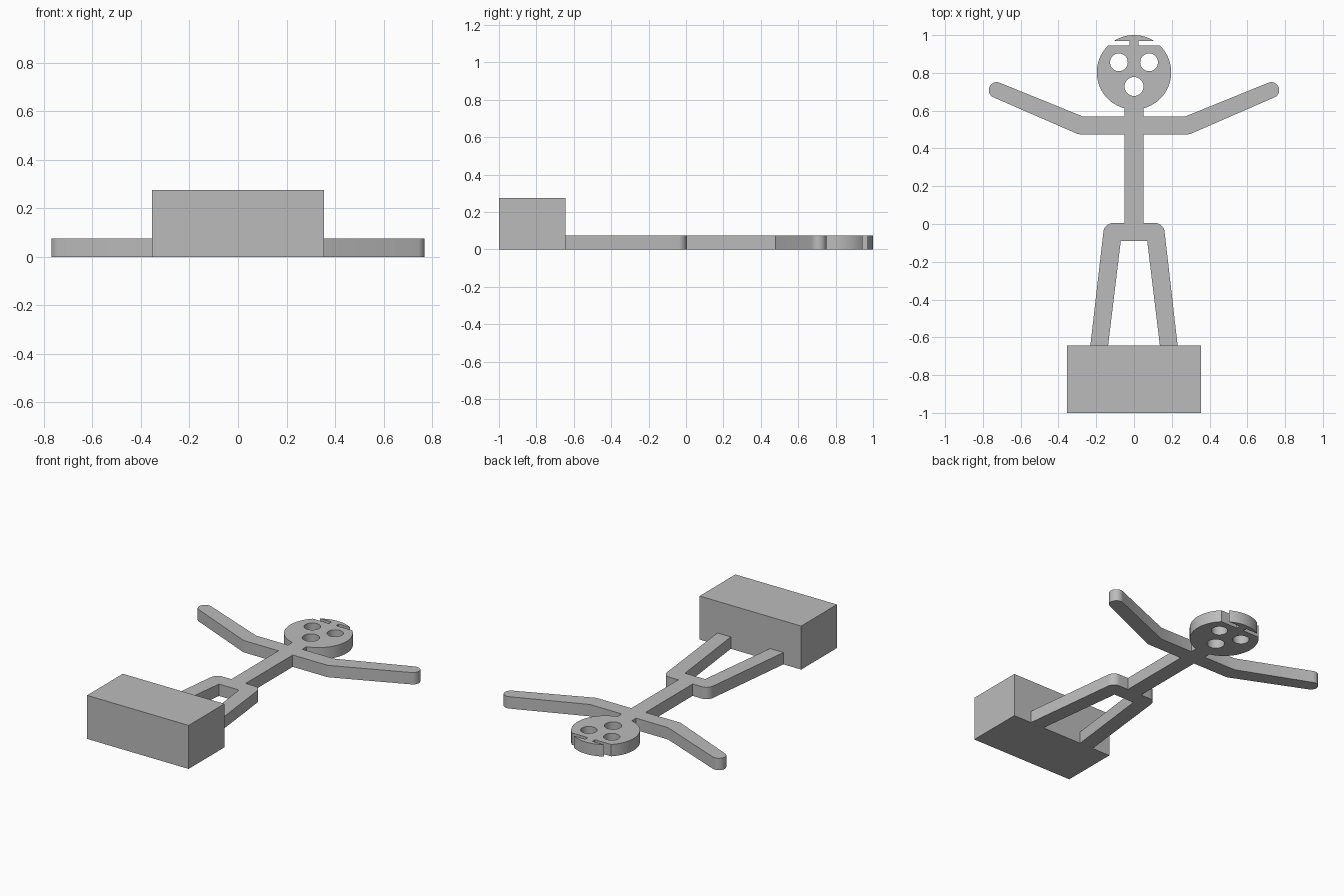
import bpy
import bmesh
from math import sin, cos, asin, atan2, pi, radians

cube = bpy.data.objects.get("Cube")
if cube:
    bpy.data.objects.remove(cube, do_unlink=True)

THICK = 0.075

grey = bpy.data.materials.new("plain grey")
grey.use_nodes = True
colour = (0.5, 0.5, 0.5, 1)
grey.diffuse_color = colour
grey.node_tree.nodes["Principled BSDF"].inputs["Base Color"].default_value = colour


def arc(x, y, r, start, end, steps=12):
    """Points along an arc, angles in radians."""
    turn = (end - start) / steps
    return [(x + r * cos(start + i * turn), y + r * sin(start + i * turn))
            for i in range(steps + 1)]


def mirrored(half):
    """Close a right-hand outline with its reflection in x."""
    return half + [(-x, y) for x, y in reversed(half) if abs(x) > 1e-5]


def slab(name, loops, height):
    """Flat plate from an outline and optional holes, standing on z = 0."""
    curve = bpy.data.curves.new(name, "CURVE")
    curve.dimensions = "2D"
    curve.fill_mode = "BOTH"
    curve.extrude = height / 2
    for loop in loops:
        spline = curve.splines.new("POLY")
        spline.points.add(len(loop) - 1)
        for point, (x, y) in zip(spline.points, loop):
            point.co = (x, y, 0, 1)
        spline.use_cyclic_u = True
    source = bpy.data.objects.new(name + " outline", curve)
    bpy.context.collection.objects.link(source)
    graph = bpy.context.evaluated_depsgraph_get()
    mesh = bpy.data.meshes.new_from_object(source.evaluated_get(graph))
    bpy.data.objects.remove(source, do_unlink=True)

    bm = bmesh.new()
    bm.from_mesh(mesh)
    bmesh.ops.remove_doubles(bm, verts=bm.verts, dist=1e-5)
    bmesh.ops.recalc_face_normals(bm, faces=bm.faces)
    bmesh.ops.translate(bm, verts=bm.verts, vec=(0, 0, height / 2))
    bm.to_mesh(mesh)
    bm.free()

    mesh.name = name
    mesh.materials.clear()
    mesh.materials.append(grey)
    obj = bpy.data.objects.new(name, mesh)
    bpy.context.collection.objects.link(obj)
    bpy.ops.object.select_all(action="DESELECT")
    obj.select_set(True)
    bpy.context.view_layer.objects.active = obj
    bpy.ops.object.shade_smooth_by_angle(angle=radians(30))
    return obj


# Base block
slab("base_block", [[(-0.355, -1), (0.355, -1), (0.355, -0.643), (-0.355, -0.643)]], 0.275)

# Body: neck, raised arms, torso, hips and legs in one outline
elbow, hand = (0.285, 0.522), (0.727, 0.709)
lean = atan2(hand[1] - elbow[1], hand[0] - elbow[0])
half_body = [(0.05, 0.617), (0.05, 0.57), (0.273, 0.57)]
half_body += arc(*hand, 0.042, lean + pi / 2, lean - pi / 2)
half_body += arc(*elbow, 0.047, lean - pi / 2, -pi / 2, 4)
half_body += [(0.05, 0.475), (0.05, 0.005)]
half_body += arc(0.112, -0.045, 0.05, pi / 2, radians(6))
half_body += [(0.231, -0.643), (0.137, -0.643), (0.07, -0.09)]
slab("body", [mirrored(half_body)], THICK)

# Head: disc with two slots under the crown, eye holes and mouth hole
cy, r = 0.803, 0.197
slot_low, slot_high, slot_in = 0.944, 0.97, 0.025
half_head = arc(0, cy, r, -pi / 2, asin((slot_low - cy) / r), 36)
half_head += [(slot_in, slot_low), (slot_in, slot_high)]
half_head += arc(0, cy, r, asin((slot_high - cy) / r), pi / 2, 9)
holes = [arc(x, y, radius, 0, 2 * pi, 40)[:-1]
         for x, y, radius in ((-0.08, 0.856, 0.047), (0.08, 0.856, 0.047), (0, 0.728, 0.05))]
slab("head", [mirrored(half_head)] + holes, THICK)
